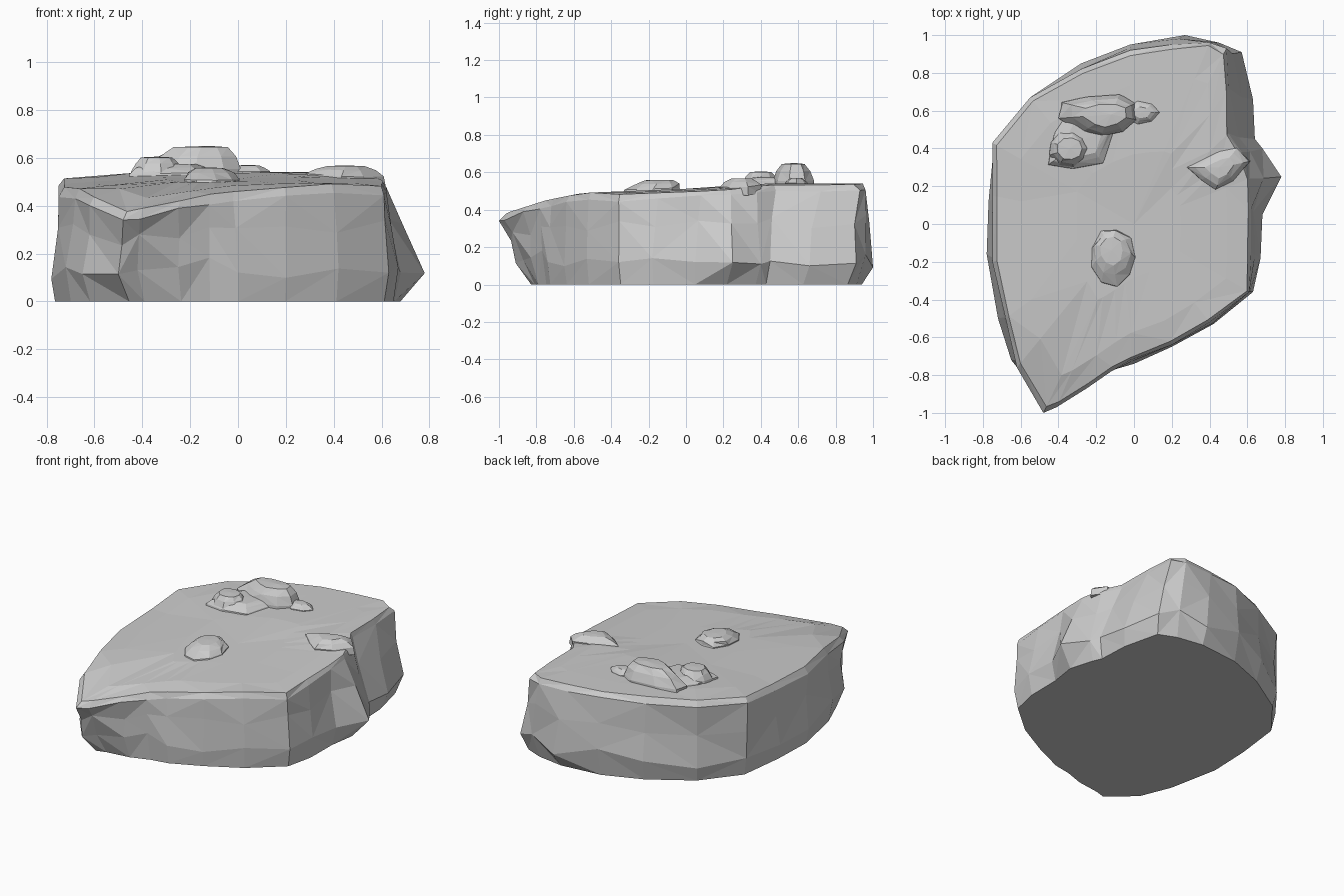
import bpy, bmesh, random
from math import sin, cos, tau

if "Cube" in bpy.data.objects:
    bpy.data.objects.remove(bpy.data.objects["Cube"])

random.seed(4)


def ground(x, y):
    """Height of the gently sloping top of the slab."""
    prof = [(-1.0, .37), (-.75, .45), (-.55, .49), (-.3, .50), (.2, .52), (.4, .54), (1.1, .54)]
    z = prof[-1][1]
    for (a, za), (b, zb) in zip(prof, prof[1:]):
        if a <= y <= b:
            z = za + (zb - za) * (y - a) / (b - a)
            break
    return z - .08 * max(0, abs(x) - .4)


def loft(name, rings, tip):
    """Skin closed rings from bottom to top, ending in a fan at the tip."""
    bm = bmesh.new()
    rows = [[bm.verts.new(p) for p in r] for r in rings]
    n = len(rows[0])
    bm.faces.new(rows[0][::-1])
    for a, b in zip(rows, rows[1:]):
        for i in range(n):
            j = (i + 1) % n
            if random.random() < .5:
                bm.faces.new((a[i], a[j], b[j]))
                bm.faces.new((a[i], b[j], b[i]))
            else:
                bm.faces.new((a[i], a[j], b[i]))
                bm.faces.new((a[j], b[j], b[i]))
    t = bm.verts.new(tip)
    for i in range(n):
        bm.faces.new((rows[-1][i], rows[-1][(i + 1) % n], t))
    bmesh.ops.recalc_face_normals(bm, faces=bm.faces)
    me = bpy.data.meshes.new(name)
    bm.to_mesh(me)
    bm.free()
    ob = bpy.data.objects.new(name, me)
    bpy.context.collection.objects.link(ob)
    return ob


# Slab outline: top x, y, low x, y, and how far the foot tucks in
outline = [
    (-.48, -1.0, -.50, -.91, .91), (-.41, -.97, -.42, -.87, .93),
    (-.25, -.87, -.25, -.83, .95), (-.12, -.78, -.12, -.77, .97),
    (-.02, -.72, .00, -.74, .98), (.20, -.64, .20, -.65, .98),
    (.40, -.52, .42, -.53, .98), (.61, -.36, .63, -.36, .97),
    (.62, -.15, .67, -.18, .97), (.62, .08, .68, .05, .96),
    (.61, .24, .78, .25, .87), (.57, .38, .68, .40, .93),
    (.50, .48, .64, .45, .95), (.50, .72, .63, .66, .95),
    (.49, .93, .57, .91, .95), (.40, .96, .45, .96, .95),
    (.20, .95, .27, 1.0, .94), (-.02, .92, -.02, .95, .96),
    (-.28, .82, -.28, .85, .96), (-.55, .67, -.55, .67, .97),
    (-.75, .43, -.74, .43, .97), (-.75, .15, -.77, .12, .98),
    (-.75, -.20, -.78, -.16, .98), (-.68, -.50, -.72, -.50, .97),
    (-.62, -.76, -.65, -.72, .95)]

foot, low, mid, shoulder, rim, inner, core = ([] for _ in range(7))
for tx, ty, lx, ly, k in outline:
    h = ground(tx, ty)
    foot.append((lx * k, ly * k, 0))
    low.append((lx, ly, .14 + random.uniform(-.05, .05)))
    f = random.uniform(.4, .6)
    s = random.uniform(.975, 1.005)
    mid.append(((lx + (tx - lx) * f) * s, (ly + (ty - ly) * f) * s, .14 + (h - .14) * f))
    shoulder.append((tx, ty, h - random.uniform(.02, .04)))
    s = random.uniform(.965, .985)
    rim.append((tx * s, ty * s, ground(tx * s, ty * s)))
    for ring, s in ((inner, .8), (core, .4)):
        ring.append((tx * s, ty * s, ground(tx * s, ty * s)))
loft("rock_slab", [foot, low, mid, shoulder, rim, inner, core], (0, 0, ground(0, 0)))


def mound(name, cx, cy, top, base, cap=.5, shift=(0, 0)):
    """Faceted lump standing on the slab; base is its footprint round the centre."""
    rings = []
    for s, t in ((1.05, None), (1, .12), (.8, .6), (cap, .95)):
        ring = []
        for x, y in base:
            j = s * random.uniform(.94, 1.06)
            px, py = cx + x * j + shift[0] * (t or 0), cy + y * j + shift[1] * (t or 0)
            g = ground(px, py)
            ring.append((px, py, g - .04 if t is None else g + (top - g) * t))
        rings.append(ring)
    loft(name, rings, (cx + shift[0], cy + shift[1], top))


def oval(rx, ry, n=9):
    return [(rx * cos(tau * i / n), ry * sin(tau * i / n)) for i in range(n)]


# Lumps on the top
mound("back_ridge", -.12, .58, .65,
      [(.14, -.03), (.13, .06), (.04, .10), (-.12, .09), (-.25, .06),
       (-.27, -.02), (-.15, -.09), (-.06, -.12), (.06, -.09)], .55)
mound("ridge_tail", .04, .59, .57, oval(.09, .06, 7))
mound("ridge_skirt", -.26, .45, .575,
      [(.16, .06), (.06, .12), (-.10, .12), (-.16, .02), (-.20, -.14),
       (-.06, -.15), (.09, -.12)], .6)
mound("back_boulder", -.34, .40, .605, oval(.11, .10), .6)
mound("middle_lump", -.11, -.18, .56, oval(.12, .15), .5, (-.01, .04))
mound("right_lump", .43, .30, .568,
      [(.17, .03), (.11, .10), (.02, .08), (-.15, .0), (-.08, -.07), (0, -.12), (.09, -.07)], .5, (.02, 0))
